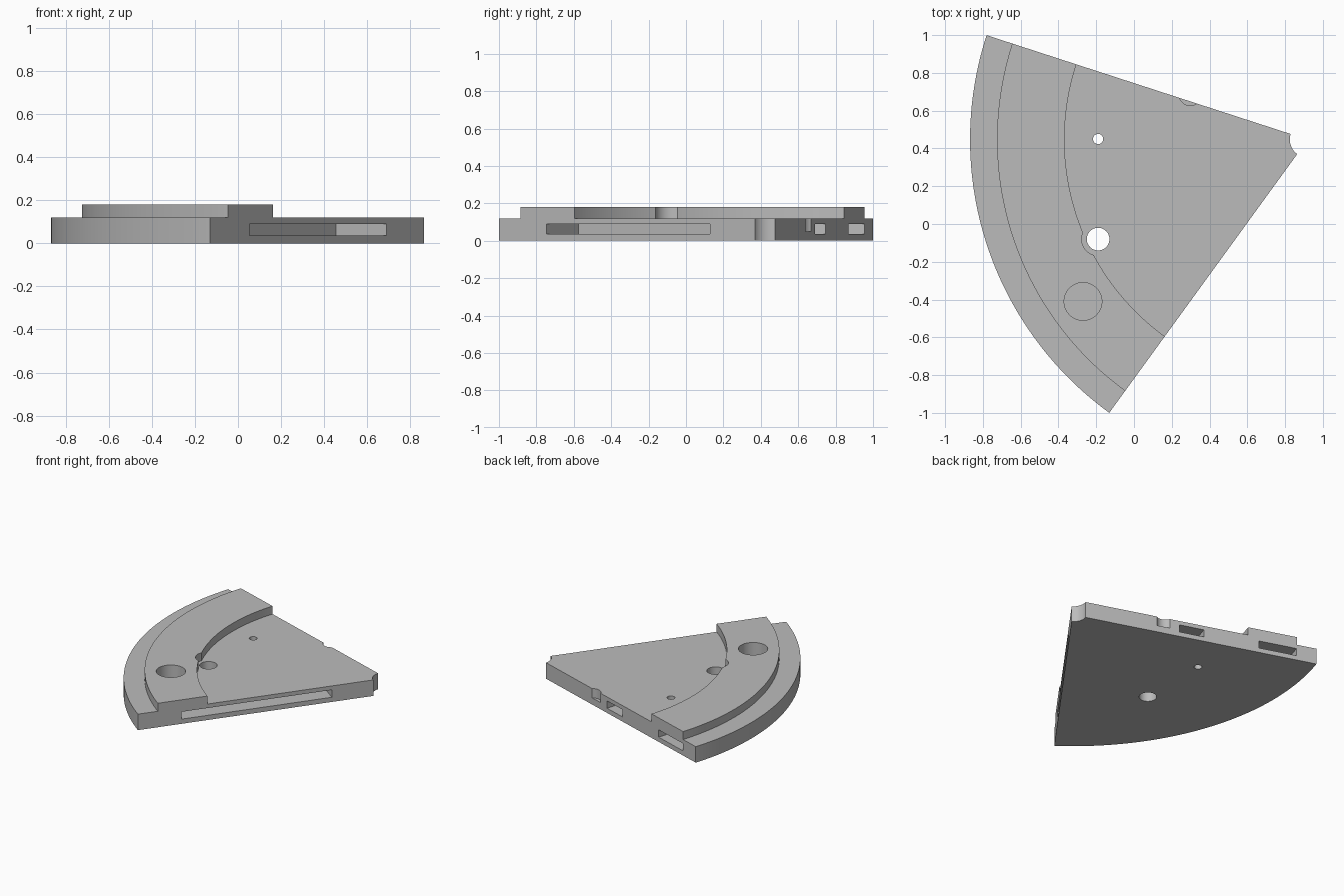
import bpy
import bmesh
from math import cos, sin, radians
from mathutils import Vector

default = bpy.data.objects.get("Cube")
if default:
    bpy.data.objects.remove(default, do_unlink=True)

# One plain grey for the whole part
grey = bpy.data.materials.new("plain_grey")
grey.use_nodes = True
grey.diffuse_color = (0.5, 0.5, 0.5, 1)
grey.node_tree.nodes["Principled BSDF"].inputs["Base Color"].default_value = (0.5, 0.5, 0.5, 1)

APEX = Vector((0.92, 0.447))
START, END = radians(162), radians(234)
BASE_TOP, RIM_TOP = 0.12, 0.18


def polar(radius, angle):
    return APEX + Vector((cos(angle), sin(angle))) * radius


def prism(name, outline, z0, z1):
    """Extrude a closed 2D outline between two heights."""
    bm = bmesh.new()
    face = bm.faces.new([bm.verts.new((p[0], p[1], z0)) for p in outline])
    new = bmesh.ops.extrude_face_region(bm, geom=[face])["geom"]
    bmesh.ops.translate(bm, vec=(0, 0, z1 - z0),
                        verts=[v for v in new if isinstance(v, bmesh.types.BMVert)])
    bmesh.ops.recalc_face_normals(bm, faces=bm.faces)
    mesh = bpy.data.meshes.new(name)
    bm.to_mesh(mesh)
    bm.free()
    mesh.materials.append(grey)
    obj = bpy.data.objects.new(name, mesh)
    bpy.context.collection.objects.link(obj)
    return obj


def ring_sector(name, inner, outer, z0, z1, steps=64):
    angles = [START + (END - START) * i / steps for i in range(steps + 1)]
    outline = [polar(outer, a) for a in angles] + [polar(inner, a) for a in reversed(angles)]
    return prism(name, outline, z0, z1)


def round_cutter(name, x, y, radius, z0, z1, steps=48):
    turn = radians(360) / steps
    return prism(name, [(x + radius * cos(i * turn), y + radius * sin(i * turn))
                        for i in range(steps)], z0, z1)


def slot_cutter(name, angle, inward_angle, near, far, depth=0.29):
    """Rectangular slot opening on a straight edge, spanning radii near to far."""
    inward = Vector((cos(inward_angle), sin(inward_angle)))
    a, b = polar(near, angle), polar(far, angle)
    return prism(name, [a - inward * 0.05, b - inward * 0.05,
                        b + inward * depth, a + inward * depth], 0.035, 0.09)


def carve(obj, cutters):
    bpy.ops.object.select_all(action='DESELECT')
    bpy.context.view_layer.objects.active = obj
    obj.select_set(True)
    for cutter in cutters:
        cutter.hide_render = True
        mod = obj.modifiers.new(cutter.name, 'BOOLEAN')
        mod.operation = 'DIFFERENCE'
        mod.solver = 'EXACT'
        mod.object = cutter
        bpy.ops.object.modifier_apply(modifier=mod.name)
    bpy.ops.object.shade_smooth_by_angle(angle=radians(30))


# Wedge base and the raised curved rim
base = ring_sector("wedge_base", 0.095, 1.788, 0, BASE_TOP)
rim = ring_sector("raised_rim", 1.288, 1.645, BASE_TOP, RIM_TOP)

# Holes, blind pocket, edge notch and side slots
pocket = round_cutter("pocket_cutter", -0.27, -0.41, 0.1, 0.03, 0.3)
clearance = round_cutter("clearance_cutter", -0.19, -0.08, 0.087, 0.05, 0.3)
base_cutters = [
    pocket,
    round_cutter("pin_hole_cutter", -0.19, 0.45, 0.027, -0.1, 0.3),
    round_cutter("bolt_hole_cutter", -0.19, -0.08, 0.06, -0.1, 0.3),
    round_cutter("edge_notch_cutter", 0.298, 0.687, 0.06, 0.05, 0.3),
    slot_cutter("long_slot_cutter", END, END - radians(90), 0.393, 1.474),
    slot_cutter("inner_slot_cutter", START, START + radians(90), 0.785, 0.963),
    slot_cutter("outer_slot_cutter", START, START + radians(90), 1.368, 1.642),
]
carve(base, base_cutters)
carve(rim, [pocket, clearance])

for cutter in base_cutters + [clearance]:
    bpy.data.objects.remove(cutter, do_unlink=True)
